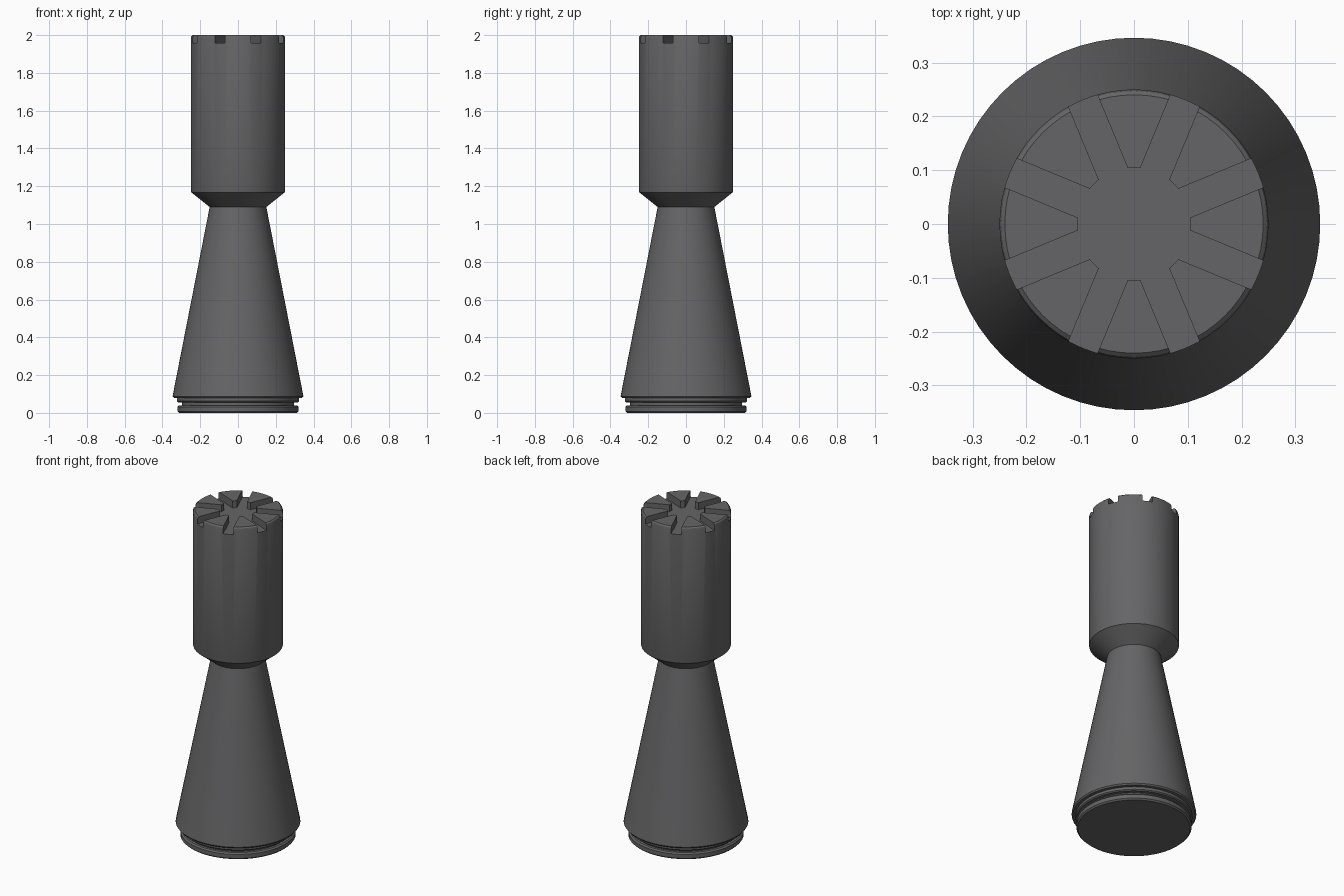
import bpy, bmesh, math
from mathutils import Matrix

if "Cube" in bpy.data.objects:
    bpy.data.objects.remove(bpy.data.objects["Cube"])

SIDES = 64
mat = bpy.data.materials.new("dark grey")
mat.diffuse_color = (0.13, 0.13, 0.135, 1)
mat.use_nodes = True
mat.node_tree.nodes["Principled BSDF"].inputs["Base Color"].default_value = mat.diffuse_color


def make_object(name, bm):
    bmesh.ops.recalc_face_normals(bm, faces=bm.faces)
    mesh = bpy.data.meshes.new(name)
    bm.to_mesh(mesh)
    bm.free()
    obj = bpy.data.objects.new(name, mesh)
    bpy.context.collection.objects.link(obj)
    mesh.materials.append(mat)
    return obj


def lathe(name, profile):
    """Closed turned solid from (radius, height) points."""
    bm = bmesh.new()
    rings = [[bm.verts.new((r * math.cos(2 * math.pi * i / SIDES),
                            r * math.sin(2 * math.pi * i / SIDES), z))
              for i in range(SIDES)] for r, z in profile]
    for a, b in zip(rings, rings[1:]):
        for i in range(SIDES):
            j = (i + 1) % SIDES
            bm.faces.new((a[i], a[j], b[j], b[i]))
    bm.faces.new(rings[0][::-1])
    bm.faces.new(rings[-1])
    return make_object(name, bm)


# Turned body: grooved foot, tapering stem, flared collar and cylinder head
body = lathe("turned_body", [
    (0.312, 0.0), (0.32, 0.008), (0.32, 0.032), (0.312, 0.04),
    (0.297, 0.04), (0.297, 0.056), (0.318, 0.056), (0.324, 0.062),
    (0.324, 0.078), (0.34, 0.08), (0.346, 0.088), (0.344, 0.1),
    (0.15, 1.09), (0.248, 1.168), (0.25, 1.175),
    (0.25, 1.984), (0.247, 1.994), (0.24, 2.0)])

# Cutters: round central recess and four bars making eight radial slots
FLOOR = 1.957
cutters = [lathe("recess_cutter", [(0.105, FLOOR), (0.105, 2.1)])]
for k in range(4):
    bm = bmesh.new()
    bmesh.ops.create_cube(bm, size=1, matrix=(
        Matrix.Rotation(math.radians(22.5 + 45 * k), 4, 'Z')
        @ Matrix.Translation((0, 0, FLOOR + 0.1))
        @ Matrix.Diagonal((0.8, 0.058, 0.2, 1))))
    cutters.append(make_object("slot_cutter", bm))

bpy.context.view_layer.objects.active = body
body.select_set(True)
for c in cutters:
    c.hide_render = True
    mod = body.modifiers.new("cut", 'BOOLEAN')
    mod.operation = 'DIFFERENCE'
    mod.solver = 'EXACT'
    mod.object = c
    bpy.ops.object.modifier_apply(modifier=mod.name)
    bpy.data.objects.remove(c)

bpy.ops.object.shade_smooth_by_angle(angle=math.radians(30))
